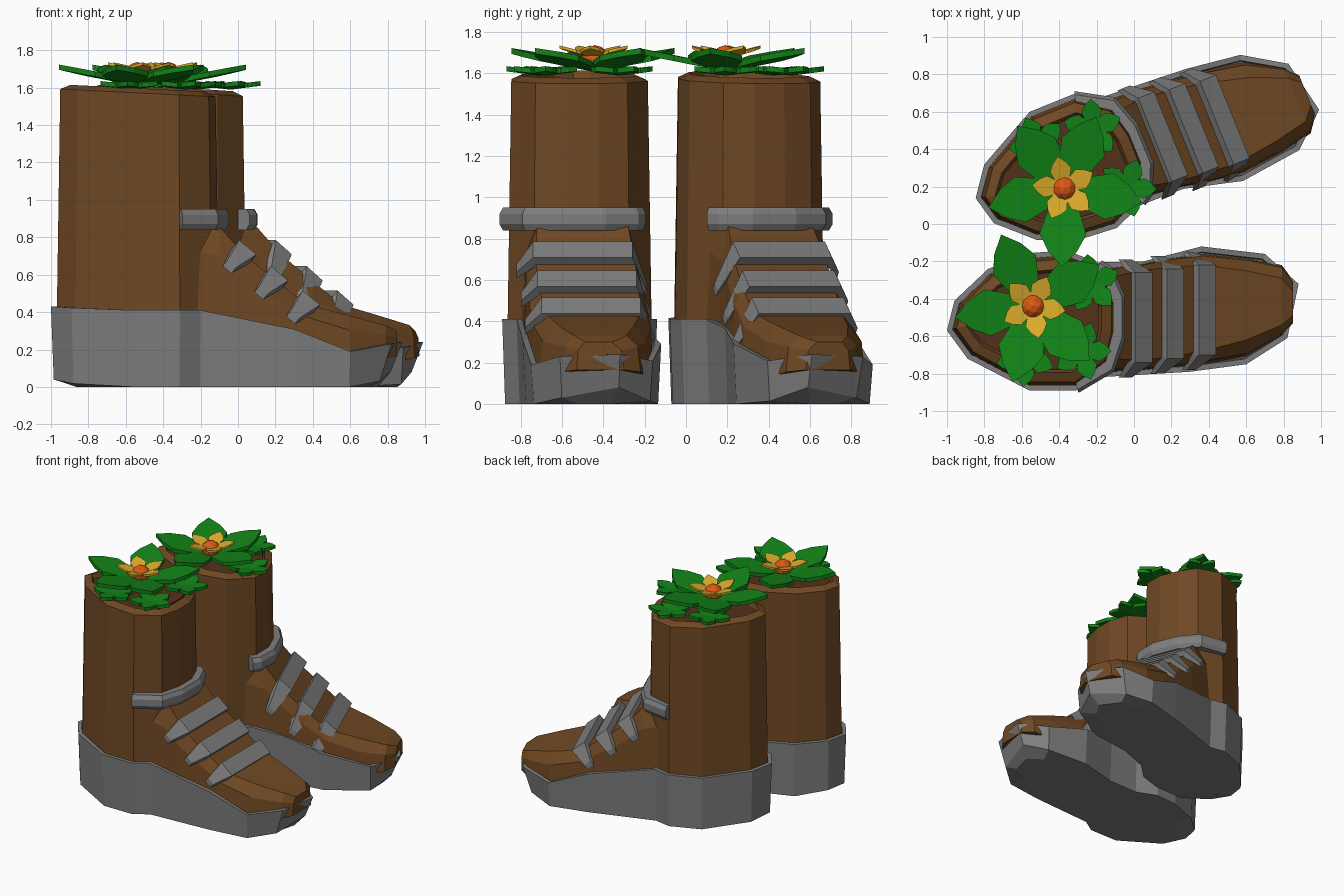
import bpy, bmesh, math
from mathutils import Matrix, Vector

cube = bpy.data.objects.get("Cube")
if cube:
    bpy.data.objects.remove(cube, do_unlink=True)


def material(name, r, g, b):
    m = bpy.data.materials.new(name)
    m.use_nodes = True
    m.diffuse_color = (r, g, b, 1)
    m.node_tree.nodes["Principled BSDF"].inputs["Base Color"].default_value = (r, g, b, 1)
    return m


BROWN = material("leather_brown", 0.16, 0.065, 0.017)
SOIL = material("soil_brown", 0.09, 0.03, 0.01)
GREY = material("rubber_grey", 0.21, 0.21, 0.21)
GREEN = material("leaf_green", 0.006, 0.23, 0.009)
YELLOW = material("petal_yellow", 0.72, 0.42, 0.025)
ORANGE = material("pollen_orange", 0.72, 0.1, 0.008)


def finish(bm, name, mat, place):
    bm.transform(place)
    bmesh.ops.recalc_face_normals(bm, faces=bm.faces)
    me = bpy.data.meshes.new(name)
    bm.to_mesh(me)
    bm.free()
    me.materials.append(mat)
    ob = bpy.data.objects.new(name, me)
    bpy.context.collection.objects.link(ob)
    return ob


def add_loft(bm, rings):
    """Skin closed rings of equal length and cap both ends."""
    rows = [[bm.verts.new(p) for p in ring] for ring in rings]
    for a, b in zip(rows, rows[1:]):
        for i in range(len(a)):
            j = (i + 1) % len(a)
            bm.faces.new((a[i], a[j], b[j], b[i]))
    bm.faces.new(rows[0])
    bm.faces.new(rows[-1])


def loft(name, rings, mat, place):
    bm = bmesh.new()
    add_loft(bm, rings)
    return finish(bm, name, mat, place)


def inset(poly, d):
    """Move a counter-clockwise outline inward by d."""
    out = []
    for i, p in enumerate(poly):
        p = Vector(p)
        e1 = (p - Vector(poly[i - 1])).normalized()
        e2 = (Vector(poly[(i + 1) % len(poly)]) - p).normalized()
        n = Vector((-e1.y - e2.y, e1.x + e2.x)).normalized()
        out.append(p + n * d)
    return out


def interp(table, x):
    for (x0, z0), (x1, z1) in zip(table, table[1:]):
        if x <= x1:
            return z0 + (z1 - z0) * max(0, (x - x0) / (x1 - x0))
    return table[-1][1]


SOLE = [(-1, -.57), (-.89, -.72), (-.56, -.89), (-.31, -.89), (-.2, -.82), (.3, -.79),
        (.6, -.75), (.82, -.61), (.88, -.32), (.7, -.16), (.36, -.12), (.05, -.2),
        (-.2, -.205), (-.36, -.14), (-.55, -.155), (-.78, -.24), (-.96, -.41)]
SOLE_TOP = [(-1, .43), (-.7, .41), (-.15, .41), (.34, .3), (.6, .19), (.82, .23), (.88, .24)]
SOLE_LOW = [(-1, .04), (-.8, 0), (.6, 0), (.82, .03), (.88, .08)]
SHAFT = [(-.97, -.56), (-.87, -.7), (-.56, -.865), (-.31, -.865), (-.14, -.74), (-.1, -.58),
         (-.1, -.42), (-.16, -.27), (-.36, -.165), (-.55, -.18), (-.77, -.265), (-.93, -.42)]
# foot sections: x, outer base y, outer top y, inner top y, inner base y, top z
FOOT = [(-.32, -.8, -.7, -.3, -.22, .93), (-.1, -.79, -.72, -.28, -.23, .86),
        (.03, -.785, -.73, -.25, -.215, .71), (.2, -.77, -.71, -.23, -.18, .57),
        (.37, -.75, -.68, -.22, -.16, .44), (.6, -.71, -.62, -.25, -.18, .38),
        (.79, -.6, -.54, -.29, -.22, .33), (.85, -.53, -.49, -.36, -.3, .3)]
BLOOM = Vector((-.54, -.44, 0))


def add_leaf(bm, centre, angle, length, width, z0, rise, thick):
    """Pointed leaf slab fanning out from a centre and climbing toward its tip."""
    shape = [(0, -.15), (.3, -.7), (.58, -1), (.8, -.62), (1, 0),
             (.8, .62), (.58, 1), (.3, .7), (0, .15)]
    c, s = math.cos(angle), math.sin(angle)
    rings = []
    for dz in (0, thick):
        rings.append([(centre[0] + c * t * length - s * w * width,
                       centre[1] + s * t * length + c * w * width,
                       z0 + rise * t + dz) for t, w in shape])
    add_loft(bm, rings)


def build_boot(prefix, place):
    # sole with a raised rim and a sprung toe
    rings = [[(p.x, p.y, 0) for p in inset(SOLE, .14)]]
    low = inset(SOLE, .015)
    rings.append([(p.x - (.05 if q[0] > .8 else 0), p.y, interp(SOLE_LOW, q[0]))
                  for p, q in zip(low, SOLE)])
    for d, drop in ((0, 0), (.03, 0), (.035, .04)):
        rings.append([(p.x, p.y, interp(SOLE_TOP, q[0]) - drop)
                      for p, q in zip(inset(SOLE, d), SOLE)])
    loft(prefix + "sole", rings, GREY, place)

    # shaft with a rounded rim
    rings = [[(p[0], p[1], .3) for p in SHAFT]]
    for d, dz in ((.02, 0), (.075, .025), (.1, -.04)):
        rings.append([(p.x, p.y, 1.555 - .05 * p.x + dz - .01) for p in inset(SHAFT, d)])
    loft(prefix + "shaft", rings, BROWN, place)
    loft(prefix + "soil", [[(p.x, p.y, z) for p in inset(SHAFT, .09)] for z in (1.5, 1.575)],
         SOIL, place)

    # foot and toe box
    rings = []
    for x, yo, to, ti, yi, z in FOOT:
        base = interp(SOLE_TOP, x) - .07
        mid = base + (z - base) * .7
        rings.append([(x, yo, base), (x, yo * .8 + to * .2, mid), (x, to, z),
                      (x, ti, z), (x, yi * .8 + ti * .2, mid), (x, yi, base)])
    loft(prefix + "foot", rings, BROWN, place)

    # three instep straps
    for k, (x, z, yo, yi) in enumerate(((.03, .72, -.78, -.23), (.2, .58, -.76, -.21),
                                        (.37, .45, -.74, -.19))):
        path = [(x - .07, yo - .04, z - .07), (x, yo + .04, z),
                (x, yi - .03, z), (x - .07, yi + .04, z - .16)]
        rings = []
        for i, (px, py, pz) in enumerate(path):
            half, top = (.03, .01) if i in (0, 3) else (.06, .035)
            rings.append([(px + u * .77 + v * .64, py, pz - u * .64 + v * .77)
                          for u, v in ((-half, -.03), (half, -.03), (half, top), (-half, top))])
        loft(prefix + "instep_strap_%d" % (k + 1), rings, GREY, place)

    # ankle strap around the shaft front
    path = [(-.31, -.86), (-.14, -.76), (-.09, -.6), (-.09, -.4), (-.15, -.26), (-.2, -.23)]
    rings = []
    for x, y in path:
        out = Vector((x + .42, y + .5)).normalized() * .045
        rings.append([(x - out.x, y - out.y, .84), (x + out.x * .6, y + out.y * .6, .84),
                      (x + out.x, y + out.y, .87), (x + out.x, y + out.y, .92),
                      (x + out.x * .6, y + out.y * .6, .95), (x - out.x, y - out.y, .95)])
    loft(prefix + "ankle_strap", rings, GREY, place)

    # small leaf rosettes on the rim
    bm = bmesh.new()
    for n, centre in enumerate(((-.28, -.68), (-.23, -.32), (-.58, -.71))):
        for k in range(5):
            add_leaf(bm, centre, math.radians(72 * k + 25 * n), .16, .055, 1.59, .02, .025)
    finish(bm, prefix + "small_leaves", GREEN, place)

    # large leaves
    bm = bmesh.new()
    for a in (-44, -105, -172, 114, 32):
        add_leaf(bm, BLOOM, math.radians(a), .42, .125, 1.61, .085, .028)
    finish(bm, prefix + "large_leaves", GREEN, place)

    # yellow petals and flower centre
    bm = bmesh.new()
    for k in range(5):
        add_leaf(bm, BLOOM, math.radians(72 * k - 8), .175, .058, 1.67, .05, .015)
    finish(bm, prefix + "flower_petals", YELLOW, place)
    bm = bmesh.new()
    bmesh.ops.create_icosphere(bm, subdivisions=2, radius=.067,
                               matrix=Matrix.Translation(BLOOM + Vector((0, 0, 1.67))))
    finish(bm, prefix + "flower_centre", ORANGE, place)


# the second boot is a mirrored and turned copy of the first
build_boot("front_boot_", Matrix.Identity(4))
build_boot("back_boot_", Matrix.Translation((.294, -.016, 0))
           @ Matrix.Rotation(math.radians(22), 4, "Z") @ Matrix.Diagonal((1, -1, 1, 1)))
